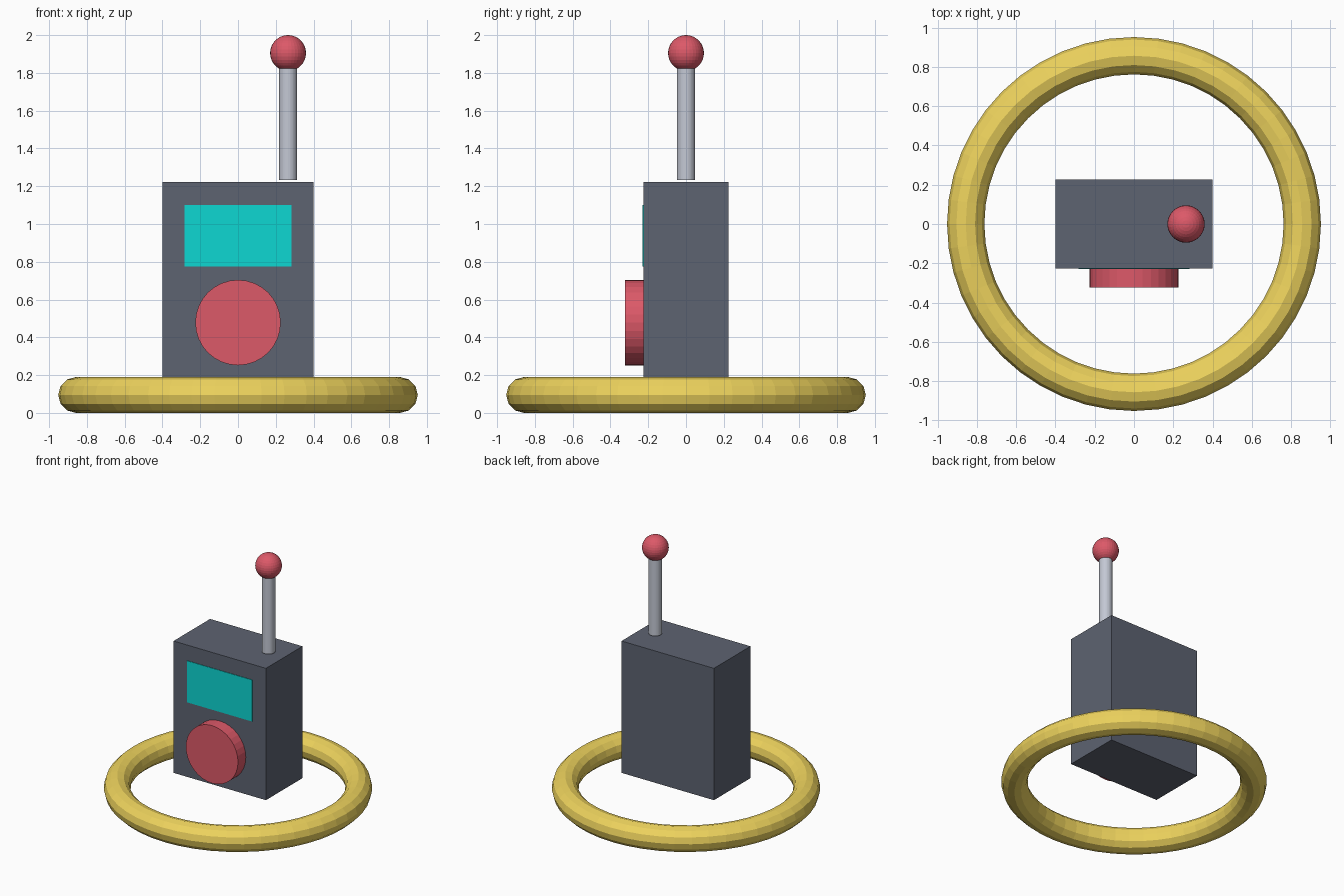
import bpy
from math import radians

if "Cube" in bpy.data.objects:
    bpy.data.objects.remove(bpy.data.objects["Cube"])


def material(name, rgb):
    m = bpy.data.materials.new(name)
    m.diffuse_color = (*rgb, 1)
    m.use_nodes = True
    m.node_tree.nodes["Principled BSDF"].inputs["Base Color"].default_value = m.diffuse_color
    return m


SLATE = material("slate", (0.11, 0.125, 0.165))
RED = material("red", (0.72, 0.10, 0.14))
TEAL = material("teal", (0.004, 0.68, 0.65))
GOLD = material("gold", (0.85, 0.65, 0.11))
STEEL = material("steel", (0.55, 0.58, 0.66))


def finish(name, mat):
    ob = bpy.context.object
    ob.name = name
    ob.data.materials.append(mat)
    return ob


def box(name, loc, size, mat):
    bpy.ops.mesh.primitive_cube_add(size=1, location=loc)
    ob = finish(name, mat)
    ob.scale = size
    bpy.ops.object.transform_apply(location=False, rotation=False, scale=True)


def cylinder(name, loc, radius, depth, mat, tilt=0, sides=32):
    bpy.ops.mesh.primitive_cylinder_add(vertices=sides, radius=radius, depth=depth,
                                        location=loc, rotation=(radians(tilt), 0, 0))
    finish(name, mat)


# Handset body and its slightly raised screen
box("body", (0, 0, 0.706), (0.80, 0.452, 1.032), SLATE)
box("screen", (0, -0.224, 0.938), (0.564, 0.012, 0.325), TEAL)

# Round button on the front
cylinder("button", (0, -0.274, 0.478), 0.226, 0.097, RED, tilt=90)

# Antenna with ball tip
cylinder("antenna", (0.265, 0, 1.553), 0.0475, 0.642, STEEL)
bpy.ops.mesh.primitive_uv_sphere_add(segments=32, ring_count=16, radius=0.095,
                                     location=(0.265, 0, 1.905))
finish("antenna_tip", RED)

# Ring around the base
bpy.ops.mesh.primitive_torus_add(major_radius=0.857, minor_radius=0.095,
                                 major_segments=48, minor_segments=12,
                                 location=(0, 0, 0.095))
finish("base_ring", GOLD)
